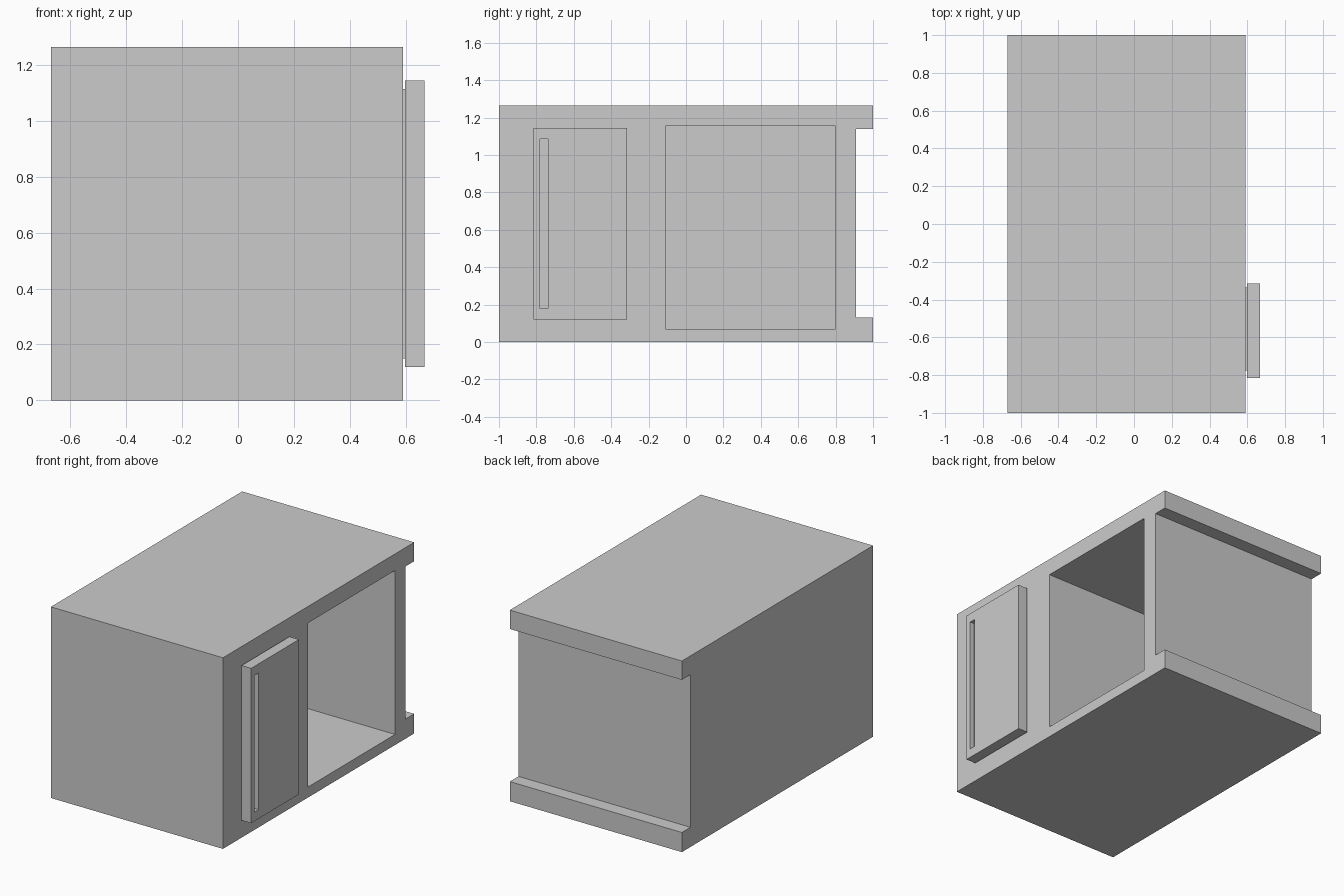
import bpy, bmesh
from mathutils import Vector

cube = bpy.data.objects.get("Cube")
if cube:
    bpy.data.objects.remove(cube, do_unlink=True)

grey = bpy.data.materials.new("light grey")
grey.use_nodes = True
grey.diffuse_color = (0.6, 0.6, 0.6, 1)
grey.node_tree.nodes["Principled BSDF"].inputs["Base Color"].default_value = grey.diffuse_color


def prism(name, profile, x0, x1):
    """Extrude a (y, z) profile along x from x0 to x1."""
    bm = bmesh.new()
    face = bm.faces.new([bm.verts.new((x0, y, z)) for y, z in profile])
    ext = bmesh.ops.extrude_face_region(bm, geom=[face])
    moved = [v for v in ext["geom"] if isinstance(v, bmesh.types.BMVert)]
    bmesh.ops.translate(bm, verts=moved, vec=Vector((x1 - x0, 0, 0)))
    bmesh.ops.recalc_face_normals(bm, faces=bm.faces)
    mesh = bpy.data.meshes.new(name)
    bm.to_mesh(mesh)
    bm.free()
    mesh.materials.append(grey)
    obj = bpy.data.objects.new(name, mesh)
    bpy.context.collection.objects.link(obj)
    return obj


def rect(y0, y1, z0, z1):
    return [(y0, z0), (y1, z0), (y1, z1), (y0, z1)]


def cut(target, cutter):
    """Subtract the cutter from the target, then discard the cutter."""
    mod = target.modifiers.new("cut", "BOOLEAN")
    mod.operation = "DIFFERENCE"
    mod.solver = "EXACT"
    mod.object = cutter
    bpy.context.view_layer.objects.active = target
    bpy.ops.object.modifier_apply(modifier=mod.name)
    bpy.data.objects.remove(cutter, do_unlink=True)


SIDE = 0.59  # x of the door side of the body

# Body with overhanging top and bottom lips at the back
body = prism("body", [(-1, 0), (1, 0), (1, 0.13), (0.91, 0.13),
                      (0.91, 1.14), (1, 1.14), (1, 1.265), (-1, 1.265)], -0.67, SIDE)

# Doorway and interior
cut(body, prism("interior_cutter", rect(-0.11, 0.8, 0.07, 1.155), -0.57, SIDE + 0.1))

# Sliding door with a recessed grip
door = prism("sliding_door", rect(-0.815, -0.315, 0.12, 1.145), 0.597, 0.667)
cut(door, prism("grip_cutter", rect(-0.78, -0.737, 0.18, 1.085), 0.637, 0.7))

# Thin mount between the door and the body
prism("door_mount", rect(-0.775, -0.335, 0.15, 1.115), SIDE - 0.005, 0.6)
